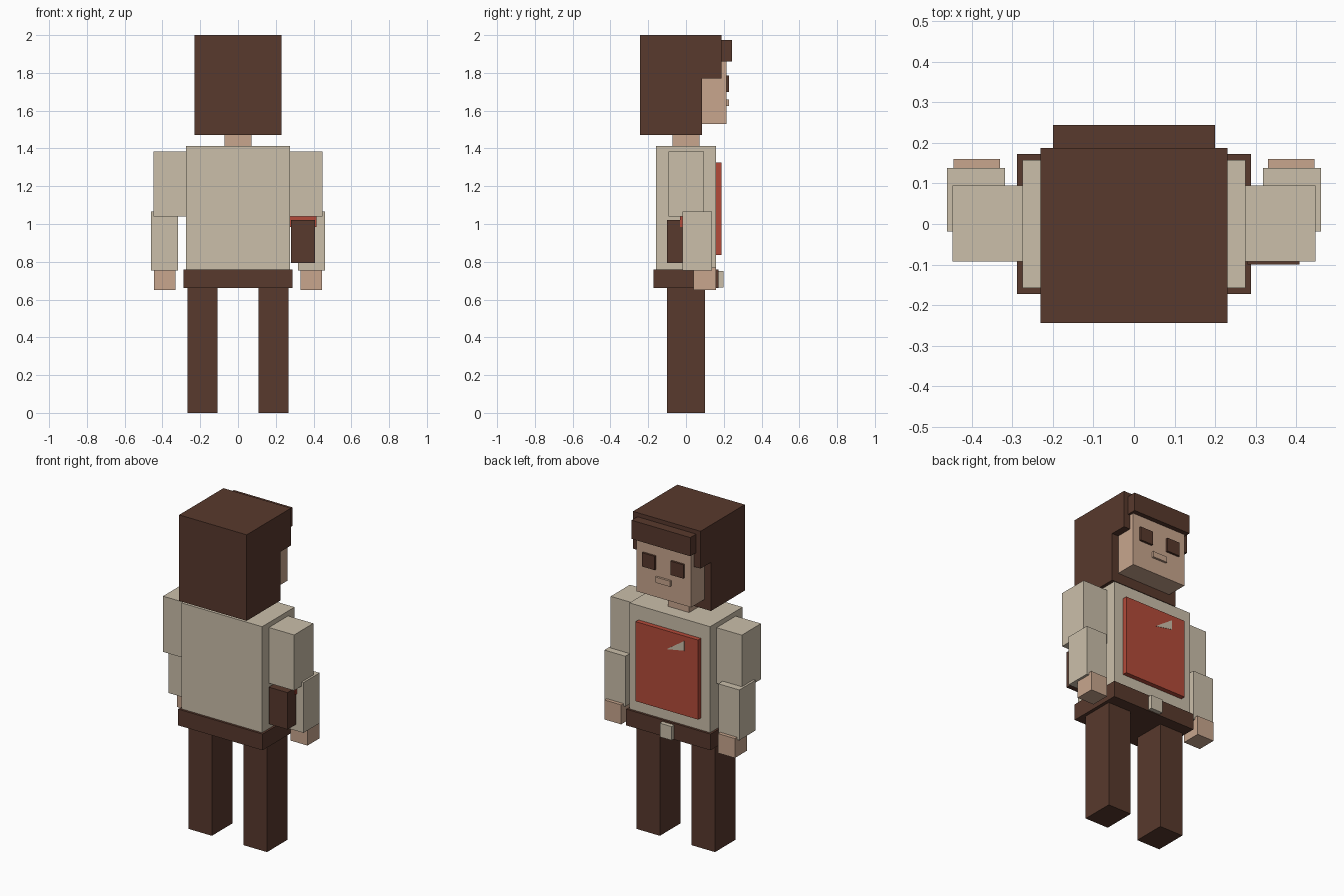
import bpy
import bmesh

if "Cube" in bpy.data.objects:
    bpy.data.objects.remove(bpy.data.objects["Cube"])


def material(name, rgb):
    m = bpy.data.materials.new(name)
    m.diffuse_color = (*rgb, 1)
    m.use_nodes = True
    m.node_tree.nodes["Principled BSDF"].inputs["Base Color"].default_value = m.diffuse_color
    return m


BROWN = material("dark brown", (0.098, 0.041, 0.026))
BEIGE = material("beige cloth", (0.597, 0.521, 0.402))
SKIN = material("skin", (0.578, 0.381, 0.270))
RED = material("red", (0.456, 0.070, 0.042))


def prism(name, pts, axis, lo, hi, mat):
    """Extrude a flat outline along one axis ('x' takes (y, z), 'y' takes (x, z))."""
    bm = bmesh.new()
    place = (lambda p, d: (d, p[0], p[1])) if axis == 'x' else (lambda p, d: (p[0], d, p[1]))
    face = bm.faces.new([bm.verts.new(place(p, lo)) for p in pts])
    ext = bmesh.ops.extrude_face_region(bm, geom=[face])
    step = (hi - lo, 0, 0) if axis == 'x' else (0, hi - lo, 0)
    verts = [g for g in ext['geom'] if isinstance(g, bmesh.types.BMVert)]
    bmesh.ops.translate(bm, verts=verts, vec=step)
    bmesh.ops.recalc_face_normals(bm, faces=bm.faces)
    me = bpy.data.meshes.new(name)
    bm.to_mesh(me)
    bm.free()
    me.materials.append(mat)
    ob = bpy.data.objects.new(name, me)
    bpy.context.collection.objects.link(ob)
    return ob


def box(name, x, y, z, mat):
    outline = [(x[0], z[0]), (x[1], z[0]), (x[1], z[1]), (x[0], z[1])]
    return prism(name, outline, 'y', y[0], y[1], mat)


def pair(name, x, y, z, mat):
    box("right_" + name, x, y, z, mat)
    box("left_" + name, (-x[1], -x[0]), y, z, mat)


# Hair with a step cut out for the face, and a fringe
prism("hair", [(-0.244, 1.47), (0.085, 1.47), (0.085, 1.77), (0.187, 1.77),
               (0.187, 2.0), (-0.244, 2.0)], 'x', -0.23, 0.23, BROWN)
box("fringe", (-0.2, 0.2), (0.18, 0.244), (1.86, 1.975), BROWN)

# Head and face
box("head", (-0.186, 0.186), (-0.1, 0.215), (1.53, 1.9), SKIN)
pair("eye", (0.054, 0.142), (0.21, 0.228), (1.70, 1.785), BROWN)
box("mouth", (-0.05, 0.05), (0.21, 0.228), (1.625, 1.66), SKIN)
box("neck", (-0.072, 0.072), (-0.072, 0.072), (1.40, 1.54), SKIN)

# Torso with chest panel and its wedge badge
box("torso", (-0.275, 0.275), (-0.158, 0.158), (0.75, 1.413), BEIGE)
box("chest_panel", (-0.213, 0.213), (0.15, 0.187), (0.835, 1.325), RED)
prism("badge", [(0.0, 1.213), (-0.12, 1.235), (-0.12, 1.295)], 'y', 0.184, 0.189, BEIGE)

# Belt and buckle
box("belt", (-0.288, 0.288), (-0.172, 0.172), (0.66, 0.76), BROWN)
box("buckle", (-0.04, 0.04), (0.165, 0.198), (0.665, 0.75), BEIGE)

# Limbs
pair("leg", (0.108, 0.268), (-0.1, 0.1), (0.0, 0.67), BROWN)
pair("upper_arm", (0.27, 0.447), (-0.092, 0.095), (1.04, 1.383), BEIGE)
pair("forearm", (0.317, 0.46), (-0.019, 0.138), (0.755, 1.065), BEIGE)
pair("hand", (0.33, 0.445), (0.041, 0.16), (0.65, 0.77), SKIN)

# Pouch with a red lining behind the right elbow
box("pouch", (0.28, 0.408), (-0.1, 0.0), (0.793, 1.02), BROWN)
box("pouch_lining", (0.272, 0.415), (-0.032, 0.0), (0.983, 1.043), RED)
